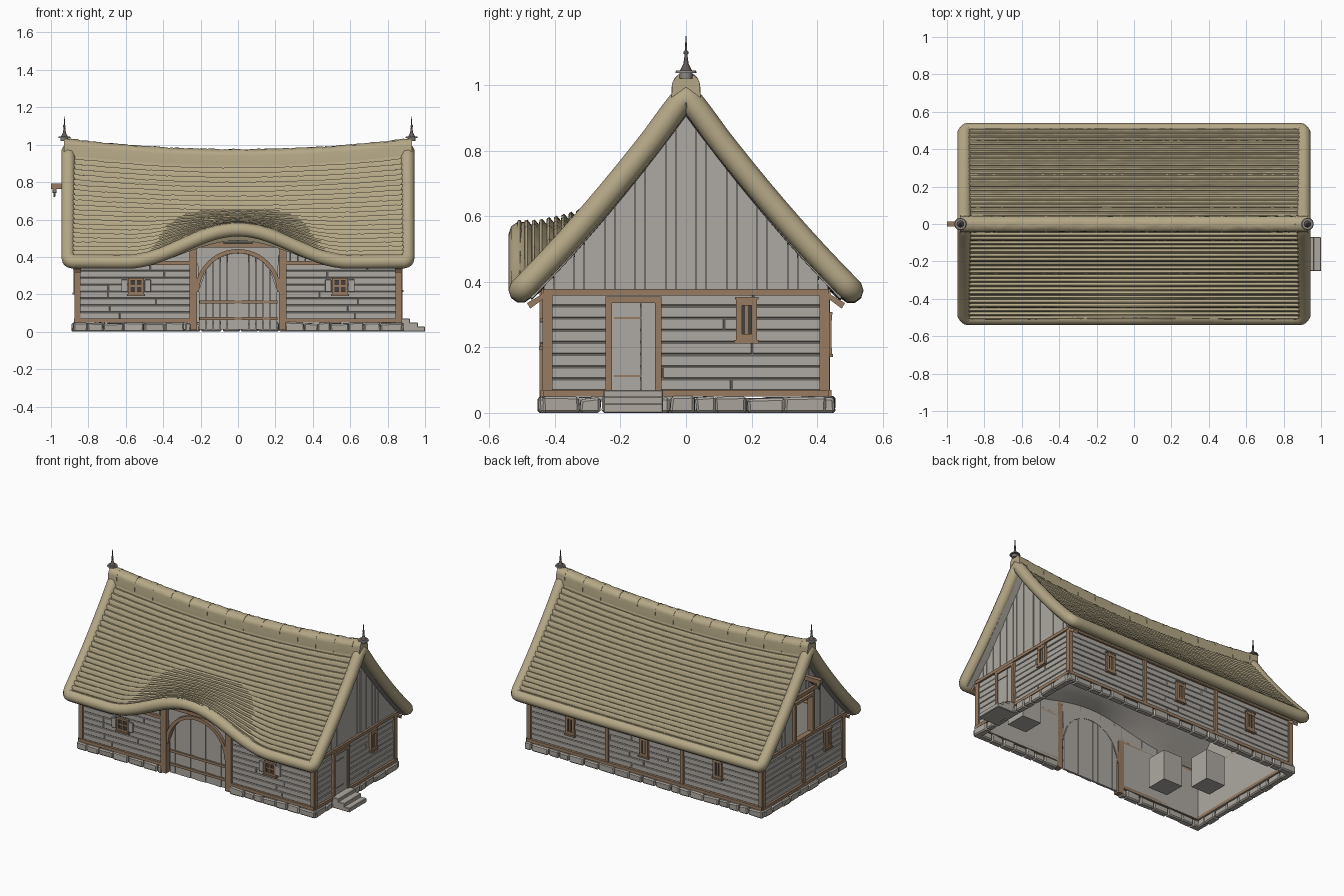
import bpy, bmesh, math, random
from mathutils import Vector, Matrix

random.seed(4)
if "Cube" in bpy.data.objects:
    bpy.data.objects.remove(bpy.data.objects["Cube"])


def material(name, r, g, b):
    m = bpy.data.materials.new(name)
    m.use_nodes = True
    m.diffuse_color = (r, g, b, 1)
    m.node_tree.nodes["Principled BSDF"].inputs["Base Color"].default_value = (r, g, b, 1)
    return m


THATCH = material("thatch straw", .46, .39, .24)
GREY = material("weathered planks", .42, .395, .36)
BROWN = material("timber brown", .31, .20, .125)
STONE = material("foundation stone", .42, .39, .35)
IRON = material("dark iron", .12, .10, .09)
LEAD = material("lead grey", .26, .24, .22)
PANE = material("dark glass", .06, .05, .045)
HX, HY = .87, .435     # half size of the walls


def jit(a):
    return random.uniform(-a, a)


def smooth(ob, angle):
    bpy.ops.object.select_all(action='DESELECT')
    ob.select_set(True)
    bpy.context.view_layer.objects.active = ob
    bpy.ops.object.shade_smooth_by_angle(angle=math.radians(angle))


def finish(bm, name, mat, angle=None):
    bmesh.ops.recalc_face_normals(bm, faces=bm.faces)
    me = bpy.data.meshes.new(name)
    bm.to_mesh(me)
    bm.free()
    me.materials.append(mat)
    ob = bpy.data.objects.new(name, me)
    bpy.context.collection.objects.link(ob)
    if angle:
        smooth(ob, angle)
    return ob


# Wall frame: u runs along the wall, z up, w outward
def spot(wall, u, z, w):
    return {"front": (u, -HY - w, z), "back": (u, HY + w, z),
            "right": (HX + w, u, z), "left": (-HX - w, u, z)}[wall]


def box(bm, wall, u, z, w, bevel=0, rough=0):
    a, b = Vector(spot(wall, u[0], z[0], w[0])), Vector(spot(wall, u[1], z[1], w[1]))
    d = b - a
    size = Matrix.Diagonal((abs(d.x), abs(d.y), abs(d.z), 1))
    verts = bmesh.ops.create_cube(bm, size=1, matrix=Matrix.Translation((a + b) / 2) @ size)["verts"]
    for v in verts:
        v.co += Vector((jit(rough), jit(rough), jit(rough) if v.co.z > .02 else 0))
    if bevel:
        edges = list({e for v in verts for e in v.link_edges})
        bmesh.ops.bevel(bm, geom=edges, offset=bevel, segments=1, affect='EDGES')


def prism(bm, wall, pts, w):
    back, front = [[bm.verts.new(spot(wall, u, z, k)) for u, z in pts] for k in w]
    bm.faces.new(back)
    bm.faces.new(front)
    for i in range(len(pts)):
        j = (i + 1) % len(pts)
        bm.faces.new((back[i], back[j], front[j], front[i]))


def loft(bm, rings):
    rows = [[bm.verts.new(p) for p in ring] for ring in rings]
    for a, b in zip(rows, rows[1:]):
        for i in range(len(a)):
            j = (i + 1) % len(a)
            bm.faces.new((a[i], a[j], b[j], b[i]))
    bm.faces.new(rows[0])
    bm.faces.new(rows[-1])


# Roof shape: curved slope, sagging ridge and a raised eave over the front door
def lift(x, y, z):
    sag = -.06 * (1 - (x / .94) ** 2) * max(0, (z - .38) / .6)
    bell = .5 + .5 * math.cos(math.pi * min(1, abs(x) / .6))
    return sag + (.208 * bell * ((-y - .25) / .29) ** 1.3 if y < -.25 else 0)


def top(x, y):
    s = math.hypot(y, .025)
    z = 1.023 - 1.38 * s + .37 * s * s
    return z + lift(x, y, z)


def under(x, y):
    s = abs(y)
    z = .915 - 1.38 * s + .37 * s * s
    return z + lift(x, y, z + .1)


# Thatch in overlapping courses, boarded on the underside
COURSES, EAVE, INNER = 23, .515, .47
bm = bmesh.new()
rings = []
for k in range(91):
    x = -.905 + 1.81 * k / 90
    half = []
    for c in range(COURSES):
        lip = jit(.002)
        for t, drop in ((.02, .021), (.6, .004 - lip), (.96, .007 - lip)):
            half.append((EAVE * (c + t) / COURSES, drop))
    ring = [(x, -y, top(x, -y) - d) for y, d in reversed(half)]
    ring += [(x, y, top(x, y) - d) for y, d in half]
    ring += [(x, y, under(x, y)) for y in [INNER - INNER * i / 10 for i in range(21)]]
    rings.append(ring)
loft(bm, rings)
thatch = finish(bm, "thatch_courses", THATCH, 35)
thatch.data.materials.append(GREY)
for p in thatch.data.polygons:
    if abs(p.center.y) < INNER and p.center.z < under(p.center.x, p.center.y) + .01:
        p.material_index = 1


# Rolled edge around the whole roof
def edge_point(x, y):
    z = (top(x, y) + under(x, y)) / 2 + .007 + .01 * max(0, 1 - abs(y) / .1)
    return Vector((x, y, z))


X, Y, R, STEPS = .907, .503, .022, 48
path = []
for k, (sx, sy) in enumerate(((1, -1), (1, 1), (-1, 1), (-1, -1))):
    cx, cy = sx * (X - R), sy * (Y - R)
    for i in range(5):
        a = math.radians(-90 + 90 * k + 22.5 * i)
        end = (cx + R * math.cos(a), cy + R * math.sin(a))
        path.append(edge_point(*end))
    run = 2 * ((Y - R) if k % 2 == 0 else (X - R))
    dx, dy = ((0, 1), (-1, 0), (0, -1), (1, 0))[k]
    path += [edge_point(end[0] + dx * run * i / STEPS, end[1] + dy * run * i / STEPS) for i in range(1, STEPS)]
cu = bpy.data.curves.new("thatch_roll", 'CURVE')
cu.dimensions = '3D'
cu.bevel_depth, cu.bevel_resolution = .038, 3
sp = cu.splines.new('POLY')
sp.points.add(len(path) - 1)
for p, co in zip(sp.points, path):
    p.co = (*co, 1)
sp.use_cyclic_u = True
cu.materials.append(THATCH)
roll = bpy.data.objects.new("thatch_roll", cu)
bpy.context.collection.objects.link(roll)
bpy.ops.object.select_all(action='DESELECT')
roll.select_set(True)
bpy.context.view_layer.objects.active = roll
bpy.ops.object.convert(target='MESH')
smooth(bpy.context.view_layer.objects.active, 50)


# Ridge cap and its bindings
def cap_ring(x, grow, noise=0):
    base = top(x, 0)
    arc = [math.pi * i / 10 for i in range(11)]
    ring = [(x, (.042 + grow) * math.cos(a), base + .014 + (.034 + grow) * math.sin(a) + jit(noise)) for a in arc]
    return [(x, .045 + grow, base - .04)] + ring + [(x, -.045 - grow, base - .04)]


bm = bmesh.new()
loft(bm, [cap_ring(-.93 + 1.86 * i / 80, 0, .003) for i in range(81)])
for i in range(14):
    x = -.87 + 1.74 * i / 13
    loft(bm, [cap_ring(x - .004, .0015), cap_ring(x + .004, .0015)])
finish(bm, "ridge_cap", THATCH, 40)

# Finials: a lead base with an iron spire
base = ((1.02, .02, .02, .016), (1.036, .033, .03, .008))
spire = ((1.044, .018, .008, .02), (1.064, .008, .004, .03), (1.094, .007, .007, .008), (1.102, .004, .001, .048))
for side, name in ((-1, "right"), (1, "left")):
    for parts, label, mat in ((base, "base", LEAD), (spire, "spire", IRON)):
        bm = bmesh.new()
        for z, r1, r2, h in parts:
            bmesh.ops.create_cone(bm, cap_ends=True, segments=12, radius1=r1, radius2=r2, depth=h,
                                  matrix=Matrix.Translation((side * .928, 0, z + h / 2)))
        finish(bm, f"{name}_finial_{label}", mat, 40)

# Horizontal wall boards with a thin lining behind
bm = bmesh.new()
spans = (("front", -.85, -.24), ("front", .245, .85), ("back", -.85, .85),
         ("right", -.42, .42), ("left", -.42, .42))
for wall, a, b in spans:
    box(bm, wall, (a, b), (.05, .37), (-.03, -.012))
    for row in range(8):
        z = .068 + row * .037
        cut = a + (b - a) * random.uniform(.25, .75)
        for u in ((a, cut - .0005), (cut + .0005, b)):
            box(bm, wall, u, (z, z + .0355 + jit(.001)), (-.021, -.006 + jit(.002)), .003)
finish(bm, "wall_boards", GREY)

# Vertical gable boards, with an open hatch in one gable, and the panel over the front door
HATCH_W, HATCH_Z = .09, .625
bm = bmesh.new()
for wall, x in (("right", .87), ("left", -.87)):
    for i in range(28):
        a, b = -.434 + .031 * i + .0006, -.434 + .031 * (i + 1) - .0006
        low = HATCH_Z - .01 if wall == "left" and abs(a + b) / 2 < HATCH_W else .37
        prism(bm, wall, [(a, low), (b, low), (b, under(x, b) + .03), (a, under(x, a) + .03)],
              (-.025, -.008 + jit(.0025)))
prism(bm, "right", [(-.42, .37), (.42, .37), (0, .92)], (-.03, -.018))
for s in (-1, 1):
    prism(bm, "left", [(s * .42, .37), (s * .1, .37), (s * .1, .789)], (-.03, -.018))
prism(bm, "left", [(-.1, HATCH_Z), (.1, HATCH_Z), (.1, .789), (0, .92), (-.1, .789)], (-.03, -.018))
for i in range(26):
    a, b = -.52 + .04 * i, -.52 + .04 * (i + 1) - .001
    low = .43 if -.24 < a < .21 else .365
    prism(bm, "front", [(a, low), (b, low), (b, max(low + .01, under(b, -.43) + .03)),
                        (a, max(low + .01, under(a, -.43) + .03))], (-.03, -.01))
finish(bm, "gable_boards", GREY)

# Timber frame
bm = bmesh.new()
for wall, end in (("front", HX), ("back", HX), ("right", HY), ("left", HY)):
    for s in (-1, 1):
        box(bm, wall, (s * end, s * (end - .028)), (.05, .37), (-.028, .003))
    for a, b in ((-end, -.24), (.24, end)) if wall == "front" else ((-end, end),):
        box(bm, wall, (a, b), (.05, .07), (-.03, .008))
        box(bm, wall, (a, b), (.358, .378), (-.03, .006))
for u in (-.275, .28):
    box(bm, "back", (u - .012, u + .012), (.07, .36), (-.02, .004))
box(bm, "left", (-.012, .012), (.07, .36), (-.02, .004))
for wall in ("right", "left"):
    for s in (-1, 1):
        prism(bm, wall, [(s * .425, .37), (s * .425, .355), (s * .475, .318), (s * .485, .335)], (-.03, .004))
finish(bm, "timber_frame", BROWN)

# Great door: planks, posts, arch, lintel and straps
RAD, SPRING = .208, .212
bm = bmesh.new()
for i in range(11):
    a, b = [RAD * 2 * (i + k) / 11 - RAD for k in (.02, .98)]
    za, zb = [SPRING + math.sqrt(max(0, RAD ** 2 - u * u)) for u in (a, b)]
    prism(bm, "front", [(a, .012), (b, .012), (b, zb), (a, za)], (-.03, -.015 + jit(.003)))
finish(bm, "great_door", GREY)
bm = bmesh.new()
for s in (-1, 1):
    box(bm, "front", (s * .218, s * .26), (.01, .455), (-.03, .012))
arc = [math.pi * i / 24 for i in range(25)]
for p, q in zip(arc, arc[1:]):
    prism(bm, "front", [(r * math.cos(t), SPRING + r * math.sin(t))
                        for r, t in ((RAD, p), (RAD + .022, p), (RAD + .022, q), (RAD, q))], (-.03, .006))
prism(bm, "front", [(-.27, .45), (.27, .45), (.23, .482), (.1, .518), (-.1, .518), (-.23, .482)], (-.03, .014))
for z in (.072, .16):
    box(bm, "front", (-.205, .21), (z - .008, z + .008), (-.02, -.005))
finish(bm, "door_frame_and_straps", BROWN)
bm = bmesh.new()
for s in (-1, 1):
    prism(bm, "front", [(RAD * s, SPRING)] + [(s * RAD * math.cos(t / 2), SPRING + RAD * math.sin(t / 2))
                                             for t in arc] + [(0, .45), (s * .22, .45)], (-.032, -.012))
box(bm, "front", (-.08, .08), (.472, .486), (.012, .02), .004)
finish(bm, "arch_spandrels", GREY)

# Side door planks, and frames of the side door and loft hatch
bm = bmesh.new()
for i in range(3):
    u = -.227 + .0447 * i
    box(bm, "right", (u, u + .044), (.05, .345), (-.02, .002 + jit(.001)))
finish(bm, "side_door", GREY)
for wall, a, b, z0, z1, name in (("right", -.245, -.075, .05, .355, "side_door_frame"),
                                 ("left", -.105, .105, .38, .64, "loft_hatch_frame")):
    bm = bmesh.new()
    for u in ((a, a + .02), (b - .02, b)):
        box(bm, wall, u, (z0, z1), (-.03, .01))
    box(bm, wall, (a, b), (z1 - .02, z1), (-.03, .011))
    if wall == "right":
        for z in (.113, .29):
            box(bm, wall, (a + .025, b - .06), (z - .003, z + .003), (0, .006))
    finish(bm, name, BROWN)

# Windows: wall, centre, height, half width, half height, frame width, shutters
windows = [("front", s * .545, .245, .043, .043, .013, True) for s in (-1, 1)]
windows += [("back", u, .24, .032, .06, .018, False) for u in (-.54, .005, .55)]
windows += [("right", .185, .284, .032, .062, .018, False), ("left", -.25, .27, .032, .06, .018, False)]
frames, panes, shutters = bmesh.new(), bmesh.new(), bmesh.new()
for wall, u, z, w, h, t, shut in windows:
    box(panes, wall, (u - w, u + w), (z - h, z + h), (-.01, .001))
    for s in (-1, 1):
        box(frames, wall, (u + s * w, u + s * (w - t)), (z - h, z + h), (-.01, .009))
        box(frames, wall, (u - w, u + w), (z + s * h, z + s * (h - t)), (-.01, .01))
        if shut:
            box(shutters, wall, (u + s * (w + .002), u + s * (w + .036)), (z - h + .01, z + h - .01), (0, .012), .002)
    box(frames, wall, (u - .0045, u + .0045), (z - h, z + h), (-.01, .005))
    if shut:
        box(frames, wall, (u - w, u + w), (z - .0045, z + .0045), (-.01, .005))
    else:
        box(frames, wall, (u - w - .004, u + w + .004), (z + h, z + h + .008), (-.01, .012))
    box(frames, wall, (u - w - .006, u + w + .006), (z - h - .01, z - h), (-.01, .014))
finish(frames, "window_frames", BROWN)
finish(panes, "window_panes", PANE)
finish(shutters, "window_shutters", GREY)

# Hoist beam with brace and hook
bm = bmesh.new()
box(bm, "left", (-.014, .014), (.764, .792), (-.1, .13))
box(bm, "left", (-.16, .16), (.655, .68), (-.02, .012))
for s in (-1, 1):
    prism(bm, "left", [(s * .13, .66), (s * .15, .66), (s * .02, .78), (0, .78)], (-.02, .01))
finish(bm, "hoist_beam", BROWN)
bm = bmesh.new()
box(bm, "left", (-.008, .008), (.742, .766), (.1, .122), .002)
box(bm, "left", (-.005, .005), (.72, .745), (.107, .117), .002)
finish(bm, "hoist_hook", LEAD)

# Foundation stones and side steps
bm = bmesh.new()
for wall, a, b in (("front", -.88, -.25), ("front", .25, .88), ("back", -.88, .88),
                   ("right", -.44, .44), ("left", -.44, .44)):
    u = a
    while u < b - .02:
        n = min(b, u + random.uniform(.06, .13))
        box(bm, wall, (u + .001, n - .001), (0, .048 + jit(.004)), (-.03, .015 + jit(.004)), .007, .004)
        u = n
finish(bm, "foundation_stones", STONE)
bm = bmesh.new()
for out, h in ((.13, .028), (.092, .05), (.05, .07)):
    box(bm, "right", (-.252, -.07), (max(0, h - .03), h), (0, out), .003)
finish(bm, "side_steps", STONE)

# Stored crates inside
bm = bmesh.new()
for x, y, z in ((-.43, -.22, .04), (-.62, -.05, .04), (.70, -.185, .04)):
    box(bm, "back", (x - .07, x + .07), (z, z + .2), (y - .07 - HY, y + .07 - HY))
finish(bm, "stored_crates", GREY)
